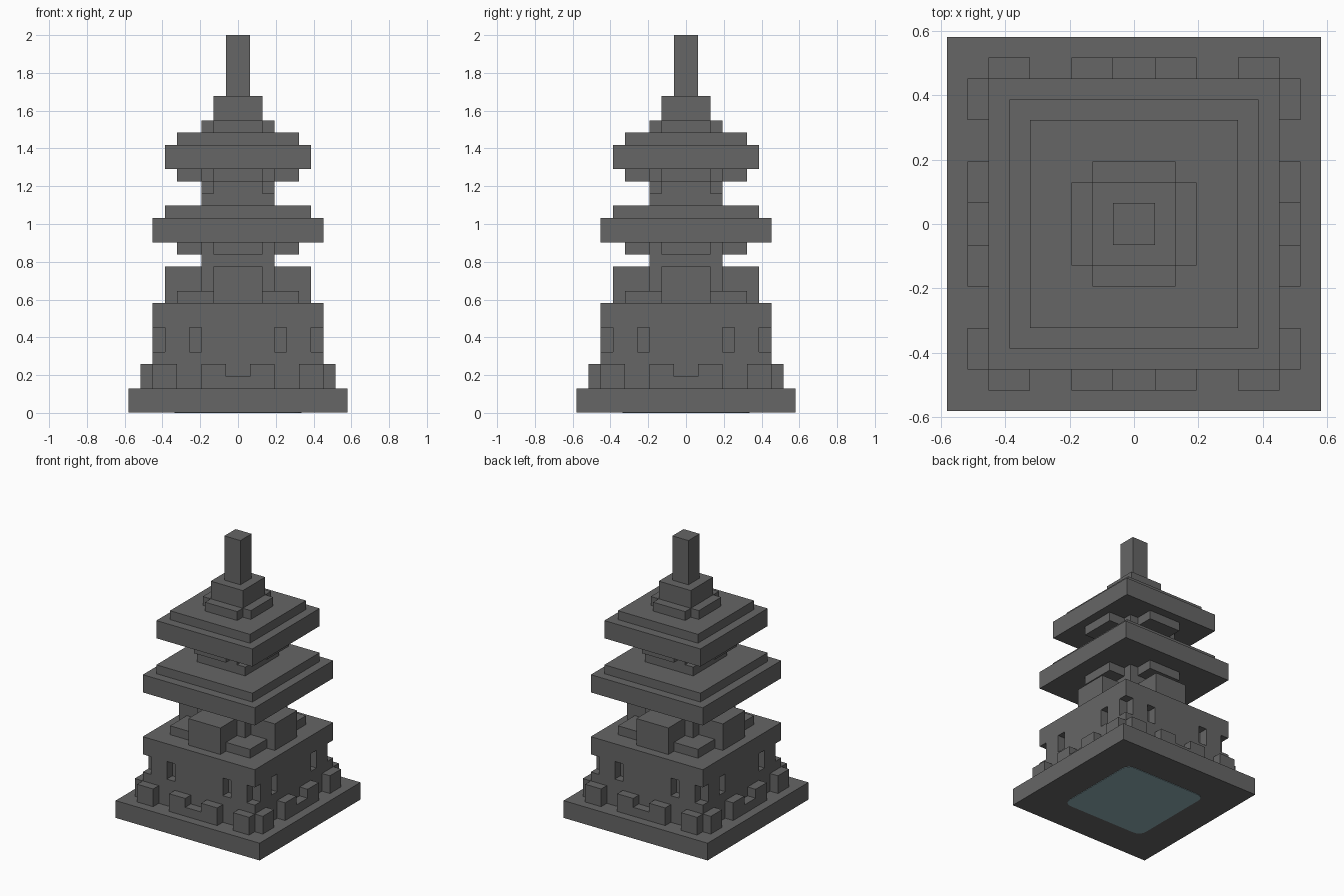
import bpy, bmesh, math
from mathutils import Matrix, Vector

if "Cube" in bpy.data.objects:
    bpy.data.objects.remove(bpy.data.objects["Cube"])

U = 2 / 31  # one block


def material(name, rgb):
    m = bpy.data.materials.new(name)
    m.use_nodes = True
    m.diffuse_color = (*rgb, 1)
    b = m.node_tree.nodes["Principled BSDF"]
    b.inputs["Base Color"].default_value = (*rgb, 1)
    b.inputs["Roughness"].default_value = 0.8
    return m


STONE = material("dark grey stone", (0.133, 0.133, 0.133))
TEAL = material("pale teal", (0.28, 0.43, 0.47))


def finish(name, bm, mat):
    bmesh.ops.recalc_face_normals(bm, faces=bm.faces)
    bmesh.ops.scale(bm, vec=(U, U, U), verts=bm.verts)
    me = bpy.data.meshes.new(name)
    bm.to_mesh(me)
    bm.free()
    me.materials.append(mat)
    ob = bpy.data.objects.new(name, me)
    bpy.context.collection.objects.link(ob)
    return ob


def prism(bm, profile, y0, y1, turn=0):
    """Extrude an x-z profile from y0 to y1, turned in quarter turns about z."""
    f = bm.faces.new([bm.verts.new((x, y0, z)) for x, z in profile])
    ext = bmesh.ops.extrude_face_region(bm, geom=[f])["geom"]
    top = [v for v in ext if isinstance(v, bmesh.types.BMVert)]
    bmesh.ops.translate(bm, vec=(0, y1 - y0, 0), verts=top)
    bmesh.ops.rotate(bm, verts=list(f.verts) + top, cent=(0, 0, 0),
                     matrix=Matrix.Rotation(turn * math.pi / 2, 3, 'Z'))


def rect(x0, x1, z0, z1):
    return [(x0, z0), (x1, z0), (x1, z1), (x0, z1)]


def slab(name, r, z0, z1):
    bm = bmesh.new()
    prism(bm, rect(-r, r, z0, z1), -r, r)
    return finish(name, bm, STONE)


def four_sides(name, profiles, y0, y1):
    """Repeat the profiles on all four sides."""
    bm = bmesh.new()
    for turn in range(4):
        for p in profiles:
            prism(bm, p, y0, y1, turn)
    return finish(name, bm, STONE)


def cut(ob, cutter):
    cutter.hide_render = True
    mod = ob.modifiers.new("cut", 'BOOLEAN')
    mod.operation, mod.solver, mod.object = 'DIFFERENCE', 'EXACT', cutter
    bpy.context.view_layer.objects.active = ob
    bpy.ops.object.modifier_apply(modifier=mod.name)
    bpy.data.objects.remove(cutter)


# Base and the inlay under it
slab("base", 9, 0.05, 2)
bm = bmesh.new()
half, rad = 5.2, 0.9
ring = []
for q in range(4):
    for s in range(5):
        a = math.pi / 2 * (q + s / 4)
        c = Vector((half - rad, half - rad, 0))
        c.rotate(Matrix.Rotation(q * math.pi / 2, 3, 'Z'))
        ring.append(bm.verts.new((c.x + rad * math.cos(a), c.y + rad * math.sin(a), 0)))
face = bm.faces.new(ring)
up = bmesh.ops.extrude_face_region(bm, geom=[face])["geom"]
bmesh.ops.translate(bm, vec=(0, 0, 0.08), verts=[v for v in up if isinstance(v, bmesh.types.BMVert)])
finish("bottom_inlay", bm, TEAL)

# Low parapet: corner blocks and a notched middle piece on each side
middle = [(-3, 2), (3, 2), (3, 4), (1, 4), (1, 3), (-1, 3), (-1, 4), (-3, 4)]
four_sides("parapet", [rect(-7, -5, 2, 4), middle, rect(5, 7, 2, 4)], -8, -7)

# Ground floor with recessed windows and notched corners
ground_floor = slab("ground_floor", 7, 2, 9)
cut(ground_floor, four_sides("window_cutter", [rect(-4, -3, 5, 7), rect(3, 4, 5, 7)], -8, -6))
cut(ground_floor, four_sides("corner_cutter", [rect(6, 8, 5, 7)], -8, -6))

# Tower core with notched upper corners
core = slab("tower_core", 3, 9, 20)
cut(core, four_sides("core_cutter", [rect(2, 4, 18, 19)], -4, -2))

# Porches and low corner plinths around the core
four_sides("porches", [rect(-2, 2, 9, 12)], -6, -3)
bm = bmesh.new()
for turn in range(4):
    prism(bm, rect(2, 5, 9, 10), -5, -2, turn)
finish("corner_plinths", bm, STONE)

# Two roofs, each on four brackets
for name, z, r in (("lower", 13, 7), ("upper", 19, 6)):
    four_sides(name + "_brackets", [rect(-2, 2, z, z + 1)], -5, -3)
    slab(name + "_roof", r, z + 1, z + 3)
    slab(name + "_roof_cap", r - 1, z + 3, z + 4)

# Spire
slab("spire_base", 2, 23, 26)
four_sides("spire_steps", [rect(-2, 2, 23, 24)], -3, -2)
slab("spire", 1, 26, 31)
